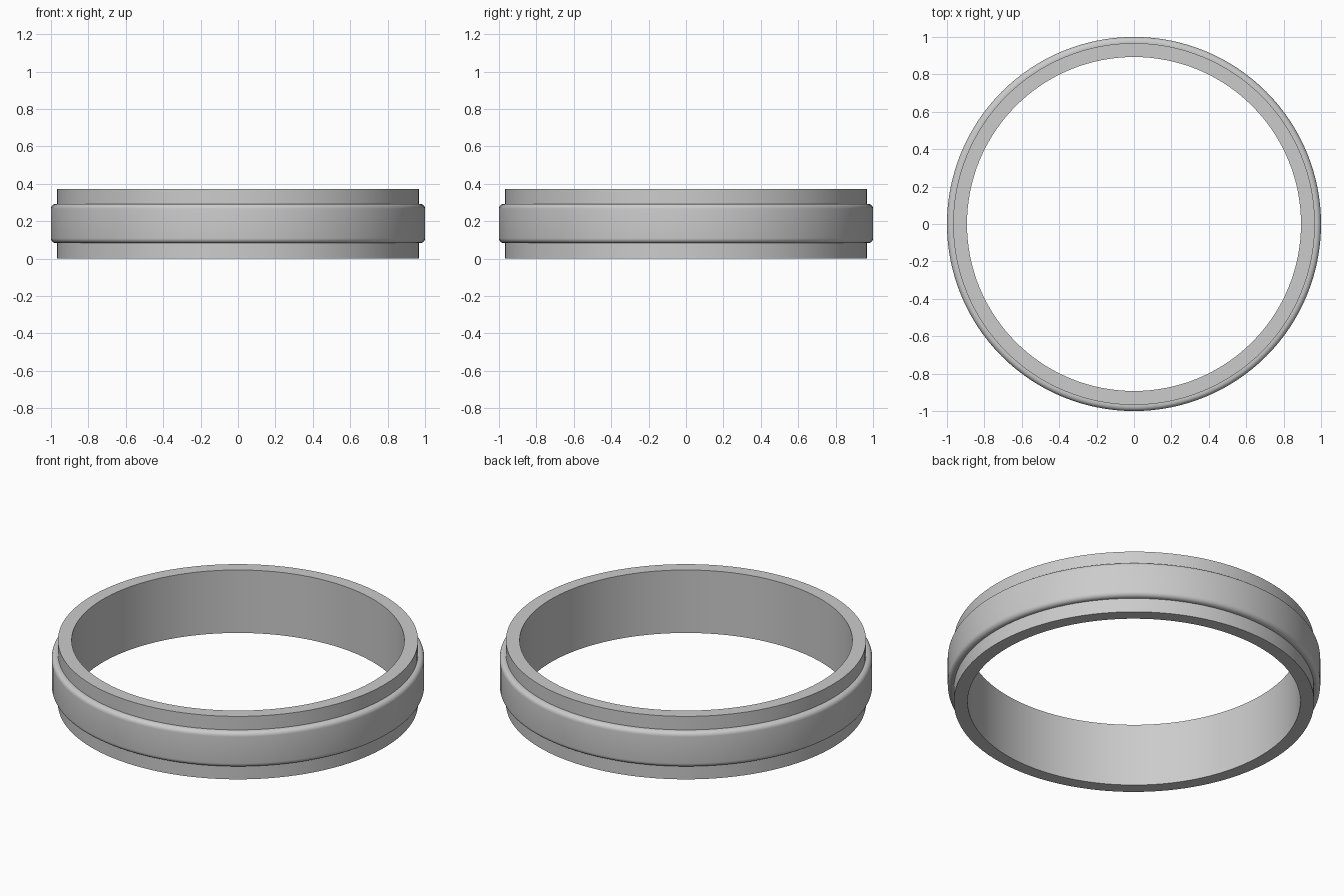
import bpy, bmesh
from math import sin, cos, pi, radians

if "Cube" in bpy.data.objects:
    bpy.data.objects.remove(bpy.data.objects["Cube"])

SEGMENTS = 128
R_IN, R_SLEEVE, R_BAND = 0.893, 0.967, 1.0
HEIGHT, BAND_LOW, BAND_HIGH, FILLET = 0.373, 0.083, 0.293, 0.026


def lathe(name, profile):
    """Revolve a closed (radius, z) profile around the z axis."""
    bm = bmesh.new()
    rings = []
    for i in range(SEGMENTS):
        a = 2 * pi * i / SEGMENTS
        rings.append([bm.verts.new((r * cos(a), r * sin(a), z)) for r, z in profile])
    n = len(profile)
    for i in range(SEGMENTS):
        a, b = rings[i], rings[(i + 1) % SEGMENTS]
        for j in range(n):
            k = (j + 1) % n
            bm.faces.new((a[j], b[j], b[k], a[k]))
    bmesh.ops.recalc_face_normals(bm, faces=bm.faces)
    mesh = bpy.data.meshes.new(name)
    bm.to_mesh(mesh)
    bm.free()
    obj = bpy.data.objects.new(name, mesh)
    bpy.context.collection.objects.link(obj)
    bpy.ops.object.select_all(action='DESELECT')
    obj.select_set(True)
    bpy.context.view_layer.objects.active = obj
    bpy.ops.object.shade_smooth_by_angle(angle=radians(30))
    return obj


def fillet(z, start):
    """Quarter-round edge of the raised band."""
    return [(R_BAND - FILLET + FILLET * cos(start + pi / 2 * i / 6),
             z + FILLET * sin(start + pi / 2 * i / 6)) for i in range(7)]


# Ring: straight sleeve with a raised, round-edged band around its middle
profile = [(R_IN, 0), (R_SLEEVE, 0), (R_SLEEVE, BAND_LOW)]
profile += fillet(BAND_LOW + FILLET, -pi / 2)
profile += fillet(BAND_HIGH - FILLET, 0)
profile += [(R_SLEEVE, BAND_HIGH), (R_SLEEVE, HEIGHT), (R_IN, HEIGHT)]
lathe("banded_ring", profile)
